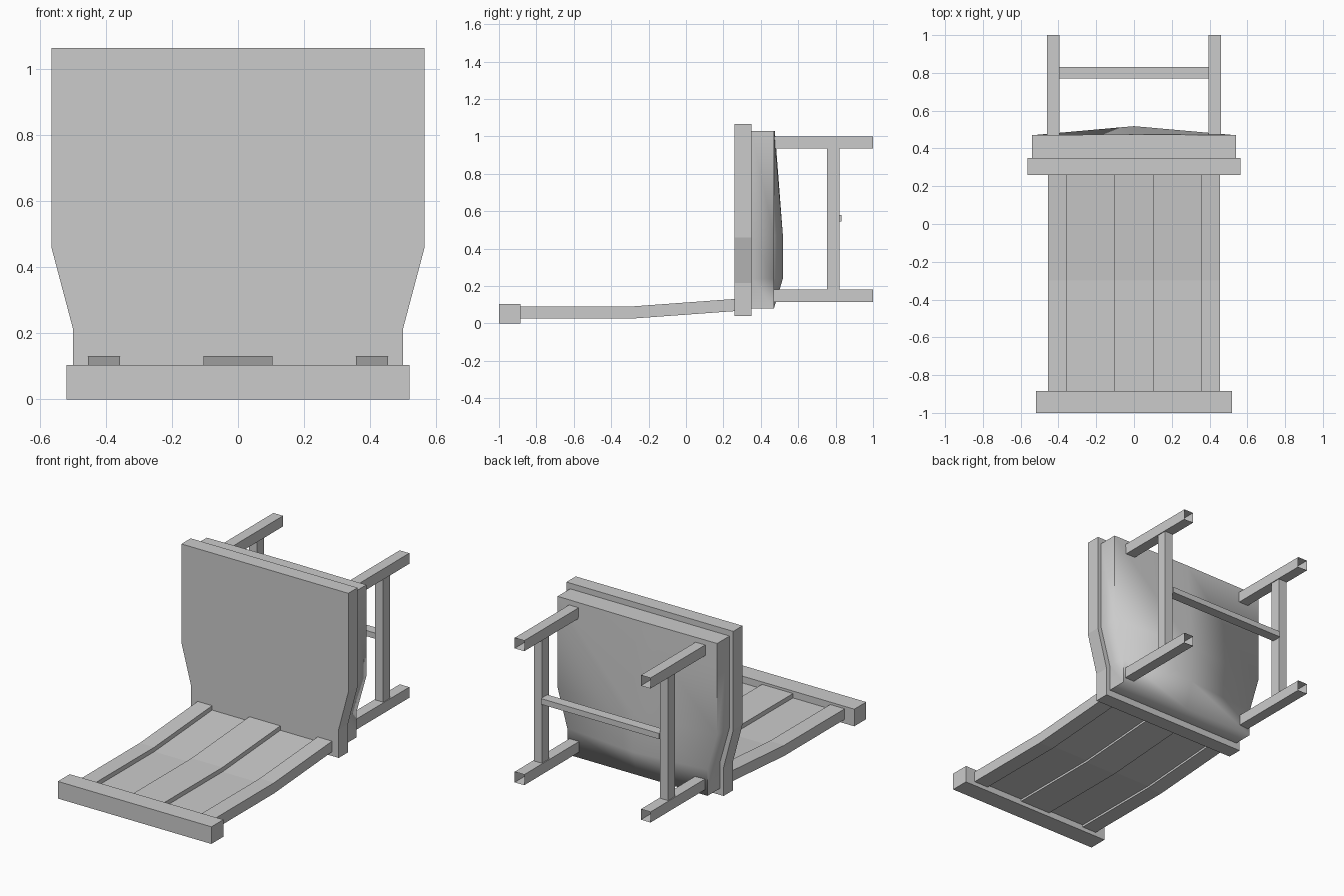
import bpy, bmesh, math

if "Cube" in bpy.data.objects:
    bpy.data.objects.remove(bpy.data.objects["Cube"])


def make(name, verts, faces):
    me = bpy.data.meshes.new(name)
    bm = bmesh.new()
    vs = [bm.verts.new(v) for v in verts]
    for f in faces:
        bm.faces.new([vs[i] for i in f])
    bmesh.ops.recalc_face_normals(bm, faces=bm.faces)
    bm.to_mesh(me)
    bm.free()
    ob = bpy.data.objects.new(name, me)
    bpy.context.collection.objects.link(ob)
    return ob


def prism(name, pts, place, a, b, open_end=False):
    """Extrude a 2D profile between a and b; place(p, t) maps it to 3D."""
    n = len(pts)
    verts = [place(p, a) for p in pts] + [place(p, b) for p in pts]
    faces = [(i, (i + 1) % n, n + (i + 1) % n, n + i) for i in range(n)]
    faces.append(tuple(range(n)))
    if not open_end:
        faces.append(tuple(range(n, 2 * n)))
    return make(name, verts, faces)


def along_y(p, t):
    return (p[0], t, p[1])


def along_x(p, t):
    return (t, p[0], p[1])


def box(name, x, y, z, open_end=False):
    pts = [(x[0], z[0]), (x[1], z[0]), (x[1], z[1]), (x[0], z[1])]
    return prism(name, pts, along_y, y[0], y[1], open_end)


def mirrored(right):
    return right + [(-x, z) for x, z in reversed(right)]


# seat board, tapering towards the backrest
prism("seat", mirrored([(0.5, 0.04), (0.5, 0.215), (0.565, 0.46), (0.565, 1.065)]),
      along_y, 0.26, 0.35)

# seat base with a shallow smooth belly
half = [(0.475, 0.08, 0.47), (0.475, 0.24, 0.518), (0.54, 0.47, 0.518), (0.54, 1.03, 0.475)]
rim, belly = 0.47, []
for x, z, yc in half:
    belly += [(-x, rim, z), (0, yc, z), (x, rim, z)]
front = [(s * x, 0.35, z) for x, z, _ in half for s in (-1, 1)]
faces = []
for r in range(3):
    b, f = 3 * r, 12 + 2 * r
    faces += [(b, b + 1, b + 4, b + 3), (b + 1, b + 2, b + 5, b + 4),
              (b, b + 3, f + 2, f), (b + 2, f + 1, f + 3, b + 5),
              (f, f + 2, f + 3, f + 1)]
faces += [(0, 12, 13, 2, 1), (9, 10, 11, 19, 18)]
base = make("seat_base", belly + front, faces)
bpy.context.view_layer.objects.active = base
base.select_set(True)
bpy.ops.object.shade_smooth_by_angle(angle=math.radians(85.5))
base.select_set(False)

# legs (open at the foot) and side stretchers
for s, side in ((-1, "left"), (1, "right")):
    xs = sorted((s * 0.395, s * 0.46))
    box("front_leg_" + side, xs, (0.465, 1.0), (0.935, 1.0), True)
    box("back_leg_" + side, xs, (0.465, 1.0), (0.115, 0.18), True)
    box("side_stretcher_" + side, sorted((s * 0.4, s * 0.455)), (0.755, 0.822), (0.18, 0.935))

# cross stretcher
box("cross_stretcher", (-0.4, 0.4), (0.77, 0.832), (0.545, 0.58))


# backrest: bent slats, thinner panels between them, head rail
def slat(name, x0, x1, lo, hi):
    path = [(-0.89, 0.025), (-0.3, 0.025), (0.265, 0.066)]
    pts = [(y, z + lo) for y, z in path] + [(y, z + hi) for y, z in reversed(path)]
    prism(name, pts, along_x, x0, x1)


slat("centre_slat", -0.105, 0.105, 0, 0.065)
for s, side in ((-1, "left"), (1, "right")):
    slat("back_post_" + side, *sorted((s * 0.357, s * 0.455)), 0, 0.065)
    slat("back_panel_" + side, *sorted((s * 0.105, s * 0.357)), 0.013, 0.038)
box("head_rail", (-0.52, 0.52), (-1.0, -0.885), (0, 0.105))
